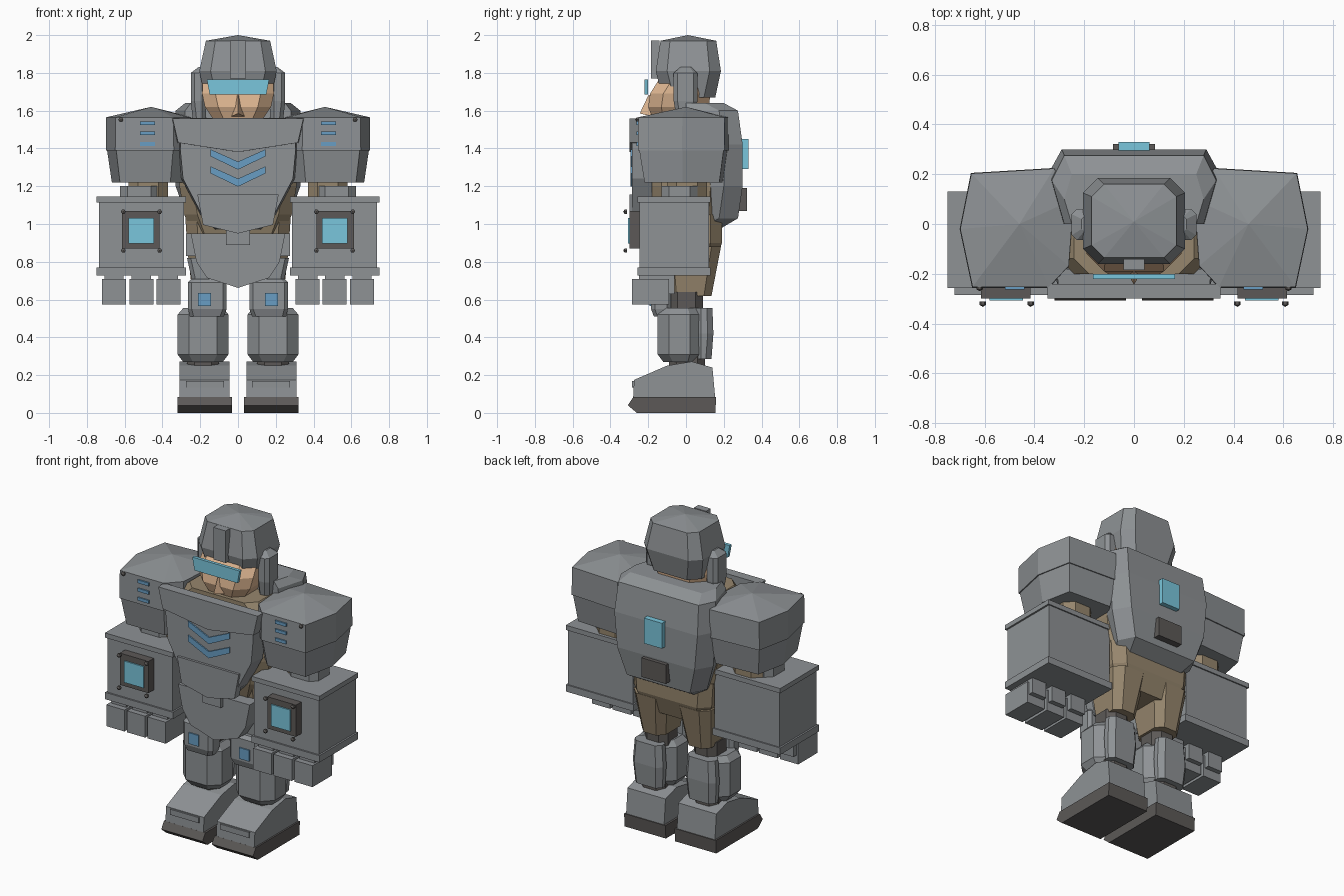
import bpy, bmesh, math
from mathutils import Vector

if "Cube" in bpy.data.objects:
    bpy.data.objects.remove(bpy.data.objects["Cube"])


def material(name, rgb):
    m = bpy.data.materials.new(name)
    lin = [((c / 255 + 0.055) / 1.055) ** 2.4 for c in rgb]
    m.diffuse_color = (*lin, 1)
    m.use_nodes = True
    m.node_tree.nodes["Principled BSDF"].inputs["Base Color"].default_value = m.diffuse_color
    return m


ARMOUR = material("armour grey", (142, 146, 149))
DARK = material("dark rubber", (92, 89, 87))
SKIN = material("skin", (224, 184, 147))
SUIT = material("undersuit brown", (150, 134, 109))
CYAN = material("cyan glow", (122, 198, 220))
BLUE = material("blue light", (104, 158, 196))


def loft(name, rings, mat, mirror=False, apex=None):
    """Skin a list of equal-length rings, with flat caps or a pointed top."""
    bm = bmesh.new()
    rows = [[bm.verts.new(p) for p in r] for r in rings]
    n = len(rows[0])
    for a, b in zip(rows, rows[1:]):
        for i in range(n):
            j = (i + 1) % n
            bm.faces.new((a[i], a[j], b[j], b[i]))
    bm.faces.new(rows[0][::-1])
    if apex:
        tip = bm.verts.new(apex)
        for i in range(n):
            bm.faces.new((rows[-1][i], rows[-1][(i + 1) % n], tip))
    else:
        bm.faces.new(rows[-1])
    bmesh.ops.recalc_face_normals(bm, faces=bm.faces)
    me = bpy.data.meshes.new(name)
    bm.to_mesh(me)
    bm.free()
    me.materials.append(mat)
    ob = bpy.data.objects.new(name, me)
    bpy.context.collection.objects.link(ob)
    if mirror:
        ob.modifiers.new("mirror", "MIRROR").use_mirror_merge = False
    return ob


def ring(x0, x1, y0, y1, z, c=0.0):
    """Horizontal rectangle with corners cut by c."""
    if c == 0:
        return [(x0, y0, z), (x1, y0, z), (x1, y1, z), (x0, y1, z)]
    return [(x0 + c, y0, z), (x1 - c, y0, z), (x1, y0 + c, z), (x1, y1 - c, z),
            (x1 - c, y1, z), (x0 + c, y1, z), (x0, y1 - c, z), (x0, y0 + c, z)]


def box(name, x0, x1, y0, y1, z0, z1, mat, mirror=False, c=0.0):
    return loft(name, [ring(x0, x1, y0, y1, z, c) for z in (z0, z1)], mat, mirror)


def plate(name, half, y0, y1, mat, bevel=0.0):
    """Symmetric plate from the right half of its outline in x and z."""
    pts = half + [(-x, z) for x, z in reversed(half) if x > 0]
    k = 1 - bevel
    zc = sum(z for _, z in pts) / len(pts)
    front = [(x * k, y0, zc + (z - zc) * k) for x, z in pts]
    return loft(name, [front, [(x, y1, z) for x, z in pts]], mat)


def bolt(name, x, y, z, r=0.013):
    eq = [(x + r * math.cos(a * math.pi / 3), y, z + r * math.sin(a * math.pi / 3)) for a in range(6)]
    back = [(px, y + r, pz) for px, _, pz in eq]
    loft(name, [back, eq], DARK, True, apex=(x, y - r * 0.6, z))


# Head
loft("head", [ring(-.12, .12, -.17, .08, 1.54, .05), ring(-.175, .175, -.20, .12, 1.62, .07),
              ring(-.19, .19, -.19, .13, 1.69, .07), ring(-.185, .185, -.14, .13, 1.77, .07)], SKIN)
loft("nose", [[(-.035, -.18, 1.57), (.035, -.18, 1.57), (0, -.245, 1.585)],
              [(-.012, -.17, 1.69), (.012, -.17, 1.69), (0, -.2, 1.68)]], SKIN)
box("neck", -.12, .12, -.1, .12, 1.45, 1.6, SUIT, c=.04)

# Helmet
loft("helmet", [ring(-.175, .175, -.125, .155, 1.67, .06), ring(-.205, .205, -.16, .185, 1.81, .06),
                ring(-.17, .17, -.135, .16, 1.97, .05)], ARMOUR, apex=(0, .01, 2.0))
box("helmet_crest", -.043, .043, -.185, -.14, 1.77, 1.972, ARMOUR)
plate("visor", [(.165, 1.765), (.15, 1.685)], -.22, -.2, CYAN)
loft("ear_pod", [ring(.17, .24, -.05, .05, 1.56, .02), ring(.17, .25, -.065, .06, 1.65, .02),
                 ring(.17, .25, -.065, .06, 1.80, .02), ring(.17, .21, -.03, .03, 1.83, .01)], ARMOUR, True)

# Torso
loft("torso", [ring(-.22, .22, -.15, .15, .9, .06), ring(-.285, .285, -.19, .19, 1.05, .07),
               ring(-.31, .31, -.2, .2, 1.2, .07), ring(-.31, .31, -.2, .15, 1.5, .07),
               ring(-.24, .24, -.2, .12, 1.56, .06)], SUIT)
plate("chest_plate", [(.31, 1.5), (.315, 1.4), (.30, 1.24), (.2, 1.05), (.12, .97)], -.285, -.18, ARMOUR, .03)
plate("collar_plate", [(.35, 1.56), (.32, 1.43), (0, 1.38)], -.30, -.24, ARMOUR, .01)
plate("abdomen_plate", [(.215, 1.155), (.185, .995), (0, .95)], -.30, -.25, ARMOUR)
for i in range(2):
    d = -.09 * i
    plate("chest_chevron", [(0, 1.33 + d), (.145, 1.395 + d), (.145, 1.358 + d), (0, 1.288 + d)],
          -.293, -.284, BLUE)


# Backpack, wider towards its front
def pack_ring(w, side, back, z):
    m = back - .1
    return [(w, 0, z), (side, m, z), (w, back, z), (-w, back, z), (-side, m, z), (-w, 0, z)]


loft("backpack", [pack_ring(.19, .22, .19, .98), pack_ring(.22, .27, .275, 1.03),
                  pack_ring(.27, .33, .3, 1.2), pack_ring(.29, .345, .3, 1.42),
                  pack_ring(.28, .33, .275, 1.6), pack_ring(.25, .28, .2, 1.64)], ARMOUR)
box("back_light", -.063, .063, .28, .33, 1.29, 1.45, CYAN)
box("back_vent", -.085, .085, .27, .322, 1.07, 1.19, DARK)

# Pelvis and hips
loft("pelvis", [ring(-.2, .2, -.12, .15, .78, .05), ring(-.27, .27, -.15, .19, .9, .06),
                ring(-.28, .28, -.17, .19, 1.05, .06)], SUIT)
plate("loin_plate", [(.25, .95), (.22, .8), (.165, .715), (0, .662)], -.24, -.14, ARMOUR)
box("buckle", -.063, .063, -.262, -.2, .89, .965, ARMOUR)
box("hip_plate", .2, .275, -.15, .05, .83, .95, ARMOUR, True)

# Legs
loft("thigh", [ring(.075, .24, -.09, .135, .62, .04), ring(.035, .27, -.12, .185, .88, .05)], SUIT, True)
loft("thigh_guard", [ring(.08, .235, -.14, -.05, .66, .02), ring(.07, .27, -.15, -.05, .82, .02)], ARMOUR, True)
box("knee_joint", .09, .25, -.085, .09, .53, .64, DARK, True, c=.04)
loft("knee_plate", [ring(.075, .255, -.17, -.08, .51, .02), ring(.06, .265, -.185, -.08, .55, .02),
                    ring(.06, .265, -.185, -.08, .69, .02), ring(.08, .245, -.165, -.08, .71, .02)], ARMOUR, True)
box("knee_light", .142, .212, -.193, -.184, .565, .635, BLUE, True)
loft("shin", [ring(.08, .29, -.12, .06, .27, .05), ring(.05, .32, -.15, .08, .31, .06),
              ring(.05, .32, -.15, .08, .52, .06), ring(.08, .29, -.13, .06, .555, .05)], ARMOUR, True)
loft("calf_plate", [ring(.09, .28, .05, .135, .285, .03), ring(.08, .29, .05, .145, .42, .03),
                    ring(.09, .28, .05, .14, .555, .03)], ARMOUR, True)
box("ankle", .1, .27, -.09, .1, .22, .31, DARK, True, c=.04)


# Feet from side profiles
def side_profile(name, pts, x0, x1, mat):
    loft(name, [[(x, y, z) for y, z in pts] for x in (x0, x1)], mat, True)


side_profile("boot", [(-.28, .075), (-.275, .175), (-.1, .25), (.03, .272), (.14, .24), (.155, .075)],
             .045, .31, ARMOUR)
side_profile("sole", [(-.28, .083), (-.308, .04), (-.26, 0), (.155, 0), (.16, .083)], .032, .32, DARK)
box("toe_step", .075, .275, -.285, -.26, .135, .17, ARMOUR, True)


# Shoulders
def shoulder_ring(k, z):
    pts = [(.26, -.17), (.34, -.255), (.65, -.255), (.70, -.02), (.655, .205), (.32, .225), (.24, .1)]
    return [(.47 + (x - .47) * k, y * k, z) for x, y in pts]


loft("shoulder_upper", [shoulder_ring(1, 1.39), shoulder_ring(.99, 1.565)], ARMOUR, True, apex=(.46, 0, 1.62))
loft("shoulder_lower", [shoulder_ring(.86, 1.22), shoulder_ring(.97, 1.39)], ARMOUR, True)
for z in (1.533, 1.48, 1.423):
    box("shoulder_vent", .44, .518, -.262, -.25, z - .01, z + .01, BLUE, True)
bolt("shoulder_bolt", .62, -.262, 1.553)

# Arms
box("upper_arm", .37, .58, -.1, .11, 1.1, 1.3, SUIT, True, c=.05)
box("elbow_guard", .42, .625, -.13, .06, 1.13, 1.2, ARMOUR, True, c=.04)

# Gauntlets
box("gauntlet", .285, .737, -.247, .122, .74, 1.13, ARMOUR, True)
box("gauntlet_top_rim", .275, .748, -.257, .13, 1.115, 1.145, ARMOUR, True)
box("gauntlet_bottom_rim", .275, .748, -.257, .13, .727, .77, ARMOUR, True)
box("gauntlet_frame", .415, .615, -.30, -.24, .87, 1.07, DARK, True)
box("gauntlet_light", .445, .58, -.308, -.29, .897, 1.032, CYAN, True)
for x in (.415, .607):
    for z in (.86, 1.065):
        bolt("gauntlet_bolt", x, -.325, z)

# Fingers
for x in (.305, .448, .593):
    box("knuckle", x + .012, x + .115, -.25, -.06, .63, .735, ARMOUR, True)
    box("fingertip", x, x + .127, -.285, -.09, .575, .71, ARMOUR, True)
